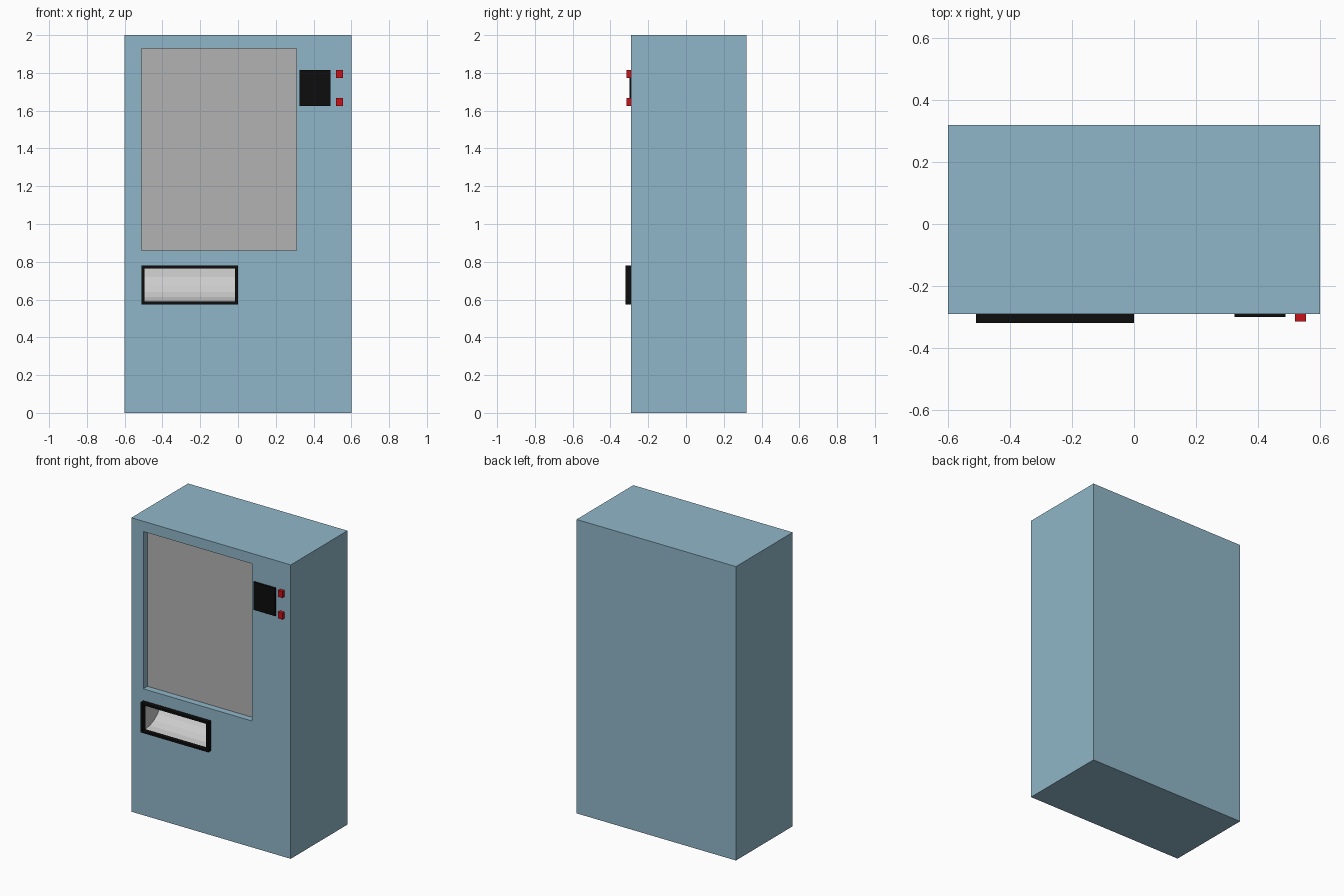
import bpy, bmesh, math

if "Cube" in bpy.data.objects:
    bpy.data.objects.remove(bpy.data.objects["Cube"])

FRONT, BACK = -0.29, 0.32
WINDOW = (-0.51, 0.31, 0.86, 1.93)        # x0, x1, z0, z1
SLOT = (-0.495, -0.015, 0.59, 0.765)
RECESS = 0.045


def material(name, rgb):
    m = bpy.data.materials.new(name)
    m.diffuse_color = (*rgb, 1)
    m.use_nodes = True
    m.node_tree.nodes["Principled BSDF"].inputs["Base Color"].default_value = m.diffuse_color
    return m


blue = material("blue_paint", (0.28, 0.47, 0.58))
grey = material("grey_panel", (0.45, 0.45, 0.45))
black = material("black_plastic", (0.004, 0.004, 0.004))
red = material("red_plastic", (0.58, 0.006, 0.01))


def finish(name, bm, mat=None):
    me = bpy.data.meshes.new(name)
    bm.to_mesh(me)
    bm.free()
    ob = bpy.data.objects.new(name, me)
    bpy.context.collection.objects.link(ob)
    if mat:
        me.materials.append(mat)
    return ob


def box_mesh(x0, x1, y0, y1, z0, z1):
    bm = bmesh.new()
    bmesh.ops.create_cube(bm, size=1)
    for v in bm.verts:
        v.co = (x1 if v.co.x > 0 else x0, y1 if v.co.y > 0 else y0, z1 if v.co.z > 0 else z0)
    return bm


def cut_grid(bm, x0, x1, z0, z1):
    for co, no in (((x0, 0, 0), (1, 0, 0)), ((x1, 0, 0), (1, 0, 0)),
                   ((0, 0, z0), (0, 0, 1)), ((0, 0, z1), (0, 0, 1))):
        bmesh.ops.bisect_plane(bm, geom=bm.verts[:] + bm.edges[:] + bm.faces[:],
                               plane_co=co, plane_no=no)


def faces_inside(bm, area, y_limit):
    x0, x1, z0, z1 = area
    e = 1e-4
    result = []
    for f in bm.faces:
        c = f.calc_center_median()
        if x0 + e < c.x < x1 - e and z0 + e < c.z < z1 - e and c.y < y_limit:
            result.append(f)
    return result


# Cabinet with recessed window opening and dispenser hole
bm = box_mesh(-0.6, 0.6, FRONT, BACK, 0, 2)
cut_grid(bm, *WINDOW)
cut_grid(bm, *SLOT)
ext = bmesh.ops.extrude_face_region(bm, geom=faces_inside(bm, WINDOW, -0.2))
for v in ext["geom"]:
    if isinstance(v, bmesh.types.BMVert):
        v.co.y += RECESS
for area in (WINDOW, SLOT):
    bmesh.ops.delete(bm, geom=faces_inside(bm, area, -0.2), context='FACES')
finish("cabinet", bm, blue)

# Window panel at the back of the recess
bm = bmesh.new()
x0, x1, z0, z1 = WINDOW
y = FRONT + RECESS
bm.faces.new([bm.verts.new(p) for p in ((x0, y, z0), (x1, y, z0), (x1, y, z1), (x0, y, z1))])
finish("window_panel", bm, grey)

# Dispenser tray: quarter-round hollow, open at the front
bm = bmesh.new()
x0, x1, z0, z1 = SLOT
R, N = 0.185, 6
angles = [math.pi / 2 * i / N for i in range(N + 1)]
profile = [(FRONT + R * math.sin(a), z1 - (z1 - z0) * math.cos(a)) for a in angles]
profile.append((FRONT, z1))
left = [bm.verts.new((x0, y, z)) for y, z in profile]
right = [bm.verts.new((x1, y, z)) for y, z in profile]
bm.faces.new(left)
bm.faces.new(right[::-1])
n = len(profile)
for i in range(n):
    j = (i + 1) % n
    mouth = bm.faces.new((left[i], right[i], right[j], left[j]))
bmesh.ops.recalc_face_normals(bm, faces=bm.faces[:])
bmesh.ops.reverse_faces(bm, faces=bm.faces[:])
bmesh.ops.delete(bm, geom=[mouth], context='FACES')
finish("dispenser_tray", bm)

# Dispenser frame: rectangular ring
bm = bmesh.new()


def loop(grow, y):
    a, b, c, d = x0 - grow, x1 + grow, z0 - grow, z1 + grow
    return [bm.verts.new(p) for p in ((a, y, c), (b, y, c), (b, y, d), (a, y, d))]


rings = [loop(0.015, FRONT), loop(0.015, -0.32), loop(0, -0.32), loop(0, FRONT)]
for r in range(4):
    a, b = rings[r], rings[(r + 1) % 4]
    for i in range(4):
        j = (i + 1) % 4
        bm.faces.new((a[i], a[j], b[j], b[i]))
bmesh.ops.recalc_face_normals(bm, faces=bm.faces[:])
finish("dispenser_frame", bm, black)

# Control pad and two red buttons
finish("control_pad", box_mesh(0.325, 0.49, -0.30, FRONT, 1.625, 1.815), black)
for name, z in (("lower_button", 1.625), ("upper_button", 1.772)):
    finish(name, box_mesh(0.52, 0.555, -0.315, FRONT, z, z + 0.043), red)
